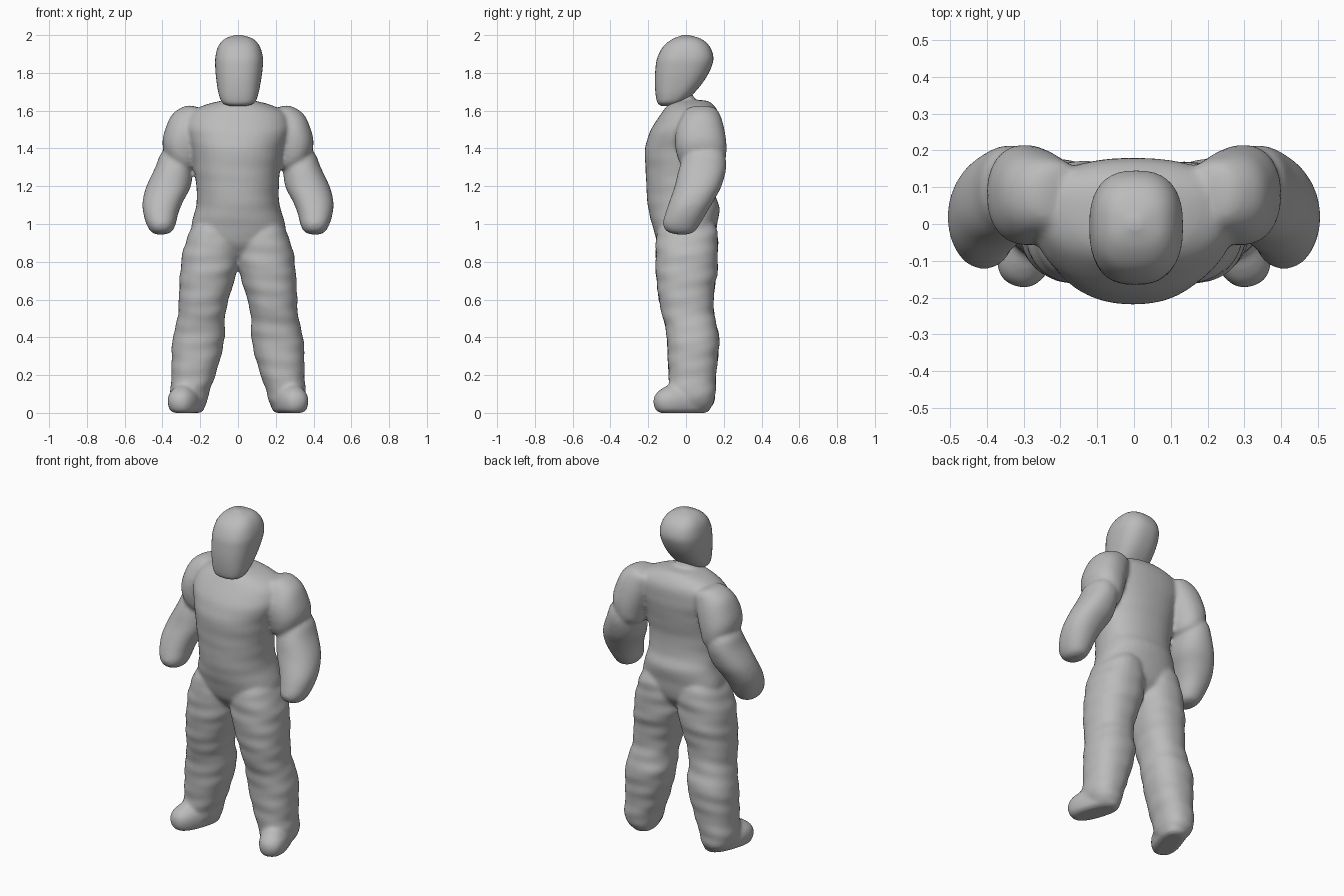
import bpy
import bmesh
import math
from mathutils import Vector, Matrix

cube = bpy.data.objects.get("Cube")
if cube:
    bpy.data.objects.remove(cube)

grey = bpy.data.materials.new("plain_grey")
grey.use_nodes = True
grey.diffuse_color = (0.5, 0.5, 0.5, 1)
grey.node_tree.nodes["Principled BSDF"].inputs["Base Color"].default_value = (0.5, 0.5, 0.5, 1)

SIDES, STEPS = 40, 6


def spline(rows):
    """Smoothly interpolate the section rows."""
    pts = [Vector(r) for r in rows]
    pts = [pts[0]] + pts + [pts[-1]]
    out = []
    for a, b, c, d in zip(pts, pts[1:], pts[2:], pts[3:]):
        for i in range(STEPS):
            t = i / STEPS
            out.append(b + (c - a) * (t / 2) + (a * 2 - b * 5 + c * 4 - d) * (t * t / 2)
                       + (b * 3 - a - c * 3 + d) * (t ** 3 / 2))
    return out + [pts[-1]]


def power(v, n):
    return math.copysign(abs(v) ** (2 / n), v)


def loft(bm, rows, n=2.2, bias=0.5, tilt=0, folds=0, mirror=False, matrix=None):
    """Closed tube through sections (z, x0, x1, y0, y1); optional cloth folds."""
    for side in ((1, -1) if mirror else (1,)):
        rings, verts = [], []
        for z, x0, x1, y0, y1 in spline(rows):
            cx, cy = (x0 + x1) / 2, y0 + (y1 - y0) * bias
            ring = []
            for k in range(SIDES):
                a = math.tau * k / SIDES
                c, s = math.cos(a), math.sin(a)
                wave = 1 + folds * (math.sin(z * 52 + 2 * c + side * s)
                                    + 0.6 * math.sin(z * 83 - 3 * s + side))
                x = power(c, n) * (x1 - x0) / 2 * wave
                y = power(s, n) * ((y1 - cy) if s > 0 else (cy - y0)) * wave
                p = Vector((cx + x, cy + y, z + tilt * x))
                if matrix:
                    p = matrix @ p
                p.x *= side
                ring.append(bm.verts.new(p))
            rings.append(ring)
        faces = [bm.faces.new(rings[0]), bm.faces.new(rings[-1])]
        for lo, hi in zip(rings, rings[1:]):
            for k in range(SIDES):
                j = (k + 1) % SIDES
                faces.append(bm.faces.new((lo[k], lo[j], hi[j], hi[k])))
        bmesh.ops.recalc_face_normals(bm, faces=faces)


def finish(name, bm):
    mesh = bpy.data.meshes.new(name)
    for f in bm.faces:
        f.smooth = True
    bm.to_mesh(mesh)
    bm.free()
    mesh.materials.append(grey)
    obj = bpy.data.objects.new(name, mesh)
    bpy.context.collection.objects.link(obj)
    return obj


# Head: blank mask, flat in front and rounded behind
bm = bmesh.new()
loft(bm, [(1.625, -.045, .045, -.13, -.05), (1.64, -.08, .085, -.15, -.02),
          (1.68, -.1, .105, -.16, .03), (1.75, -.113, .12, -.165, .09),
          (1.82, -.12, .13, -.162, .13), (1.88, -.12, .132, -.152, .145),
          (1.94, -.105, .115, -.12, .125), (1.98, -.07, .08, -.07, .08),
          (2.0, -.015, .02, -.015, .015)], n=2.5)
finish("head", bm)

body = bmesh.new()

# Torso from the hips to the neck
loft(body, [(.83, -.14, .14, -.1, .1), (.9, -.24, .24, -.15, .15),
            (1.0, -.245, .25, -.18, .165), (1.08, -.225, .225, -.2, .178),
            (1.16, -.218, .216, -.208, .155), (1.27, -.23, .222, -.213, .15),
            (1.4, -.25, .245, -.217, .17), (1.5, -.28, .28, -.185, .18),
            (1.58, -.26, .26, -.135, .175), (1.625, -.19, .19, -.1, .15),
            (1.65, -.1, .1, -.07, .12), (1.656, -.05, .05, -.04, .08)],
     n=2.2, bias=0.6, folds=0.004)

# Neck linking torso and head
loft(body, [(1.58, -.07, .07, -.07, .08), (1.7, -.06, .065, -.08, .03)])

# Shoulders and sleeves
loft(body, [(1.3, .24, .35, .0, .17), (1.33, .215, .385, -.035, .205),
            (1.4, .195, .4, -.055, .215), (1.48, .17, .38, -.055, .207),
            (1.55, .15, .345, -.03, .19), (1.6, .14, .28, .0, .165),
            (1.615, .18, .23, .05, .12)],
     n=2.2, tilt=.35, mirror=True)

# Forearms ending in rounded mitten hands
loft(body, [(.945, .385, .435, -.05, .01), (.96, .35, .462, -.1, .045),
            (1.0, .33, .485, -.122, .075), (1.06, .315, .502, -.108, .11),
            (1.12, .29, .505, -.088, .145), (1.2, .25, .485, -.06, .188),
            (1.3, .24, .438, -.035, .213), (1.37, .26, .41, .0, .2),
            (1.4, .3, .37, .05, .15)],
     n=2.2, mirror=True)

# Loose trouser legs
loft(body, [(.02, .18, .32, -.04, .125), (.06, .165, .35, -.08, .15),
            (.12, .148, .358, -.088, .157), (.2, .12, .352, -.092, .16),
            (.3, .09, .352, -.097, .17), (.4, .07, .345, -.102, .176),
            (.48, .07, .325, -.115, .158), (.55, .062, .315, -.135, .147),
            (.65, .035, .312, -.15, .15), (.75, .005, .305, -.16, .167),
            (.85, -.01, .293, -.16, .167), (.95, .0, .26, -.155, .168),
            (1.02, .04, .22, -.12, .14)],
     n=2.3, folds=0.014, mirror=True)

# Feet turned outward
turn = Matrix.Translation((.27, -.01, 0)) @ Matrix.Rotation(math.radians(19), 4, "Z")
loft(body, [(.0, -.055, .05, -.13, .12), (.015, -.075, .072, -.155, .14),
            (.06, -.083, .083, -.168, .145), (.1, -.076, .076, -.155, .14),
            (.13, -.055, .055, -.12, .12), (.15, -.04, .04, -.08, .1)],
     n=2.5, mirror=True, matrix=turn)

# Fuse the parts into one soft suit
suit = finish("body_suit", body)
remesh = suit.modifiers.new("fuse", "REMESH")
remesh.mode = "VOXEL"
remesh.voxel_size = 0.011
remesh.use_smooth_shade = True
soften = suit.modifiers.new("soften", "SMOOTH")
soften.factor = 0.5
soften.iterations = 7
